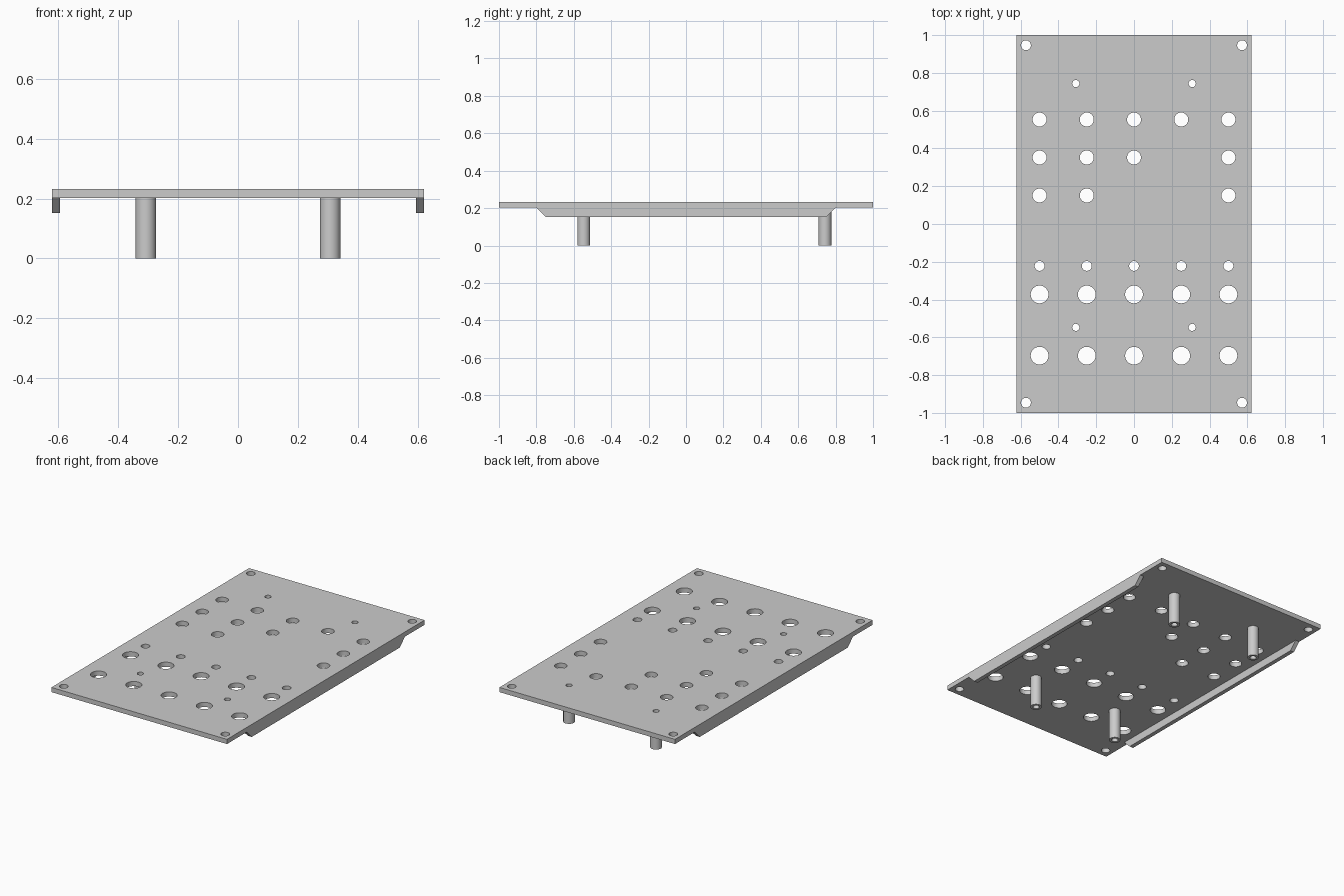
import bpy
import bmesh
from math import cos, sin, pi

cube = bpy.data.objects.get("Cube")
if cube:
    bpy.data.objects.remove(cube, do_unlink=True)

grey = bpy.data.materials.new("plain grey")
grey.use_nodes = True
colour = (0.6, 0.6, 0.6, 1)
grey.diffuse_color = colour
grey.node_tree.nodes["Principled BSDF"].inputs["Base Color"].default_value = colour


def circle(x, y, r, sides=32):
    return [(x + r * cos(2 * pi * i / sides), y + r * sin(2 * pi * i / sides))
            for i in range(sides)]


def extruded(name, loops, depth, location, rotation=(0, 0, 0)):
    """Solid from a flat outline; further loops inside it become holes."""
    curve = bpy.data.curves.new(name, "CURVE")
    curve.dimensions = "2D"
    curve.fill_mode = "BOTH"
    curve.extrude = depth / 2
    for loop in loops:
        spline = curve.splines.new("POLY")
        spline.points.add(len(loop) - 1)
        for point, (x, y) in zip(spline.points, loop):
            point.co = (x, y, 0, 1)
        spline.use_cyclic_u = True
    obj = bpy.data.objects.new(name, curve)
    bpy.context.collection.objects.link(obj)
    bpy.ops.object.select_all(action="DESELECT")
    obj.select_set(True)
    bpy.context.view_layer.objects.active = obj
    bpy.ops.object.convert(target="MESH")
    obj = bpy.context.view_layer.objects.active
    obj.name = name

    # Weld caps to walls so the part is a closed solid
    bm = bmesh.new()
    bm.from_mesh(obj.data)
    bmesh.ops.remove_doubles(bm, verts=bm.verts, dist=1e-5)
    bmesh.ops.recalc_face_normals(bm, faces=bm.faces)
    bm.to_mesh(obj.data)
    bm.free()
    obj.data.materials.clear()
    obj.data.materials.append(grey)
    obj.location = location
    obj.rotation_euler = rotation
    bpy.ops.object.shade_smooth_by_angle()
    return obj


HALF_WIDTH = 0.622
PLATE_BOTTOM, PLATE_TOP = 0.202, 0.232
FLANGE_BOTTOM, FLANGE_WIDTH = 0.152, 0.027
POST_X, POST_YS = 0.308, (-0.547, 0.743)
POST_RADIUS, BORE = 0.034, 0.019

# Hole rows: y, radius, x positions
columns = (-0.5, -0.25, 0, 0.25, 0.5)
rows = [
    (0.553, 0.037, columns),
    (0.352, 0.037, (-0.5, -0.25, 0, 0.5)),
    (0.151, 0.037, (-0.5, -0.25, 0.5)),
    (-0.222, 0.026, columns),
    (-0.373, 0.047, columns),
    (-0.697, 0.047, columns),
]
rows += [(y, 0.026, (-0.572, 0.572)) for y in (-0.946, 0.946)]
rows += [(y, BORE, (-POST_X, POST_X)) for y in POST_YS]

# Perforated top plate
outline = [(-HALF_WIDTH, -1), (HALF_WIDTH, -1), (HALF_WIDTH, 1), (-HALF_WIDTH, 1)]
holes = [circle(x, y, r) for y, r, xs in rows for x in xs]
extruded("top_plate", [outline] + holes, PLATE_TOP - PLATE_BOTTOM,
         (0, 0, (PLATE_BOTTOM + PLATE_TOP) / 2))

# Side flanges with chamfered ends, and hollow standoff posts
flange = [(-0.8, PLATE_BOTTOM), (-0.75, FLANGE_BOTTOM),
          (0.75, FLANGE_BOTTOM), (0.8, PLATE_BOTTOM)]
for side, sign in (("left", 1), ("right", -1)):
    extruded(side + "_flange", [flange], FLANGE_WIDTH,
             (sign * (HALF_WIDTH - FLANGE_WIDTH / 2), 0, 0), (pi / 2, 0, pi / 2))
    for end, y in zip(("front", "back"), POST_YS):
        extruded(f"{end}_{side}_post", [circle(0, 0, POST_RADIUS), circle(0, 0, BORE)],
                 PLATE_BOTTOM, (sign * POST_X, y, PLATE_BOTTOM / 2))
